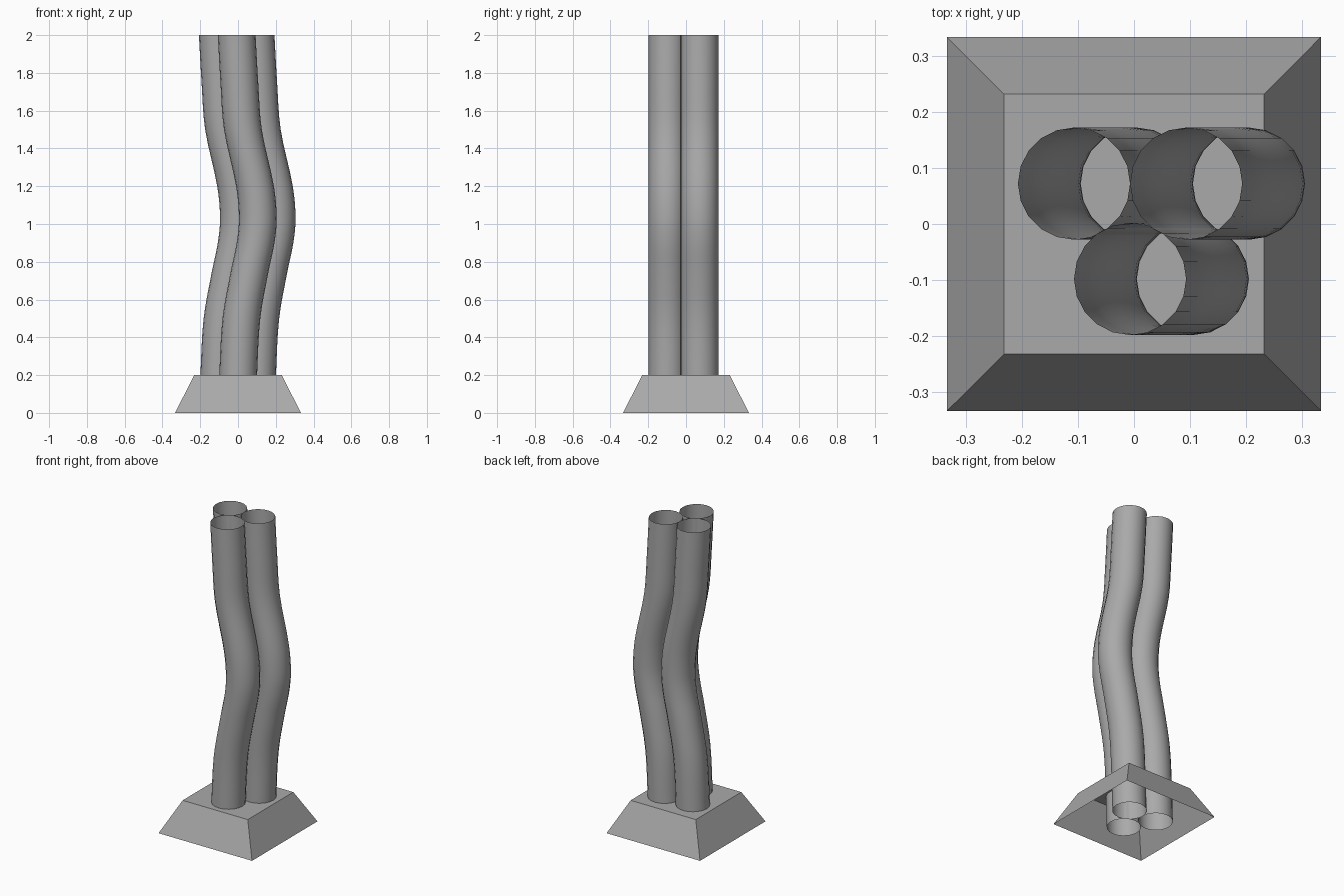
import bpy, bmesh, math

cube = bpy.data.objects.get("Cube")
if cube:
    bpy.data.objects.remove(cube, do_unlink=True)

grey = bpy.data.materials.new("plain_grey")
grey.use_nodes = True
colour = (0.4, 0.4, 0.4, 1)
grey.diffuse_color = colour
grey.node_tree.nodes["Principled BSDF"].inputs["Base Color"].default_value = colour


def add_object(name, bm):
    mesh = bpy.data.meshes.new(name)
    bm.to_mesh(mesh)
    bm.free()
    mesh.materials.append(grey)
    obj = bpy.data.objects.new(name, mesh)
    bpy.context.collection.objects.link(obj)
    return obj


def skin(bm, rings):
    """Bridge neighbouring vertex rings with quads."""
    for low, high in zip(rings, rings[1:]):
        n = len(low)
        for i in range(n):
            j = (i + 1) % n
            bm.faces.new((low[i], low[j], high[j], high[i]))


# Tapered plinth, hollow underneath
bm = bmesh.new()
corners = [(-1, -1), (1, -1), (1, 1), (-1, 1)]
rings = [[bm.verts.new((sx * half, sy * half, z)) for sx, sy in corners]
         for half, z in ((0.333, 0), (0.232, 0.2))]
skin(bm, rings)
bm.faces.new(rings[-1])
add_object("base", bm)

# Sideways sway of the pipes as (height, offset)
SWAY = [(0, -0.005), (0.2, 0.001), (0.5, 0.018), (0.75, 0.062), (0.9, 0.093),
        (1.03, 0.105), (1.2, 0.09), (1.5, 0.026), (1.75, 0.007), (2, -0.007)]


def sway_path(steps=4):
    """Smooth path through the sway points."""
    slopes = []
    for i in range(len(SWAY)):
        a, b = SWAY[max(i - 1, 0)], SWAY[min(i + 1, len(SWAY) - 1)]
        slopes.append((b[1] - a[1]) / (b[0] - a[0]))
    path = []
    for i in range(len(SWAY) - 1):
        (z0, x0), (z1, x1) = SWAY[i], SWAY[i + 1]
        h = z1 - z0
        for k in range(steps):
            t = k / steps
            s = t * t * (3 - 2 * t)
            x = (x0 + (x1 - x0) * s + h * slopes[i] * t * (1 - t) ** 2
                 - h * slopes[i + 1] * t * t * (1 - t))
            path.append((z0 + h * t, x))
    return path + [SWAY[-1]]


# Three open pipes bundled together
SIDES, RADIUS = 20, 0.1
for name, cx, cy in (("right_pipe", -0.1, 0.072), ("left_pipe", 0.1, 0.072),
                     ("front_pipe", 0, -0.098)):
    bm = bmesh.new()
    rings = []
    for z, offset in sway_path():
        angles = [2 * math.pi * i / SIDES for i in range(SIDES)]
        rings.append([bm.verts.new((cx + offset + RADIUS * math.cos(a),
                                    cy + RADIUS * math.sin(a), z)) for a in angles])
    skin(bm, rings)
    pipe = add_object(name, bm)
    for face in pipe.data.polygons:
        face.use_smooth = True
